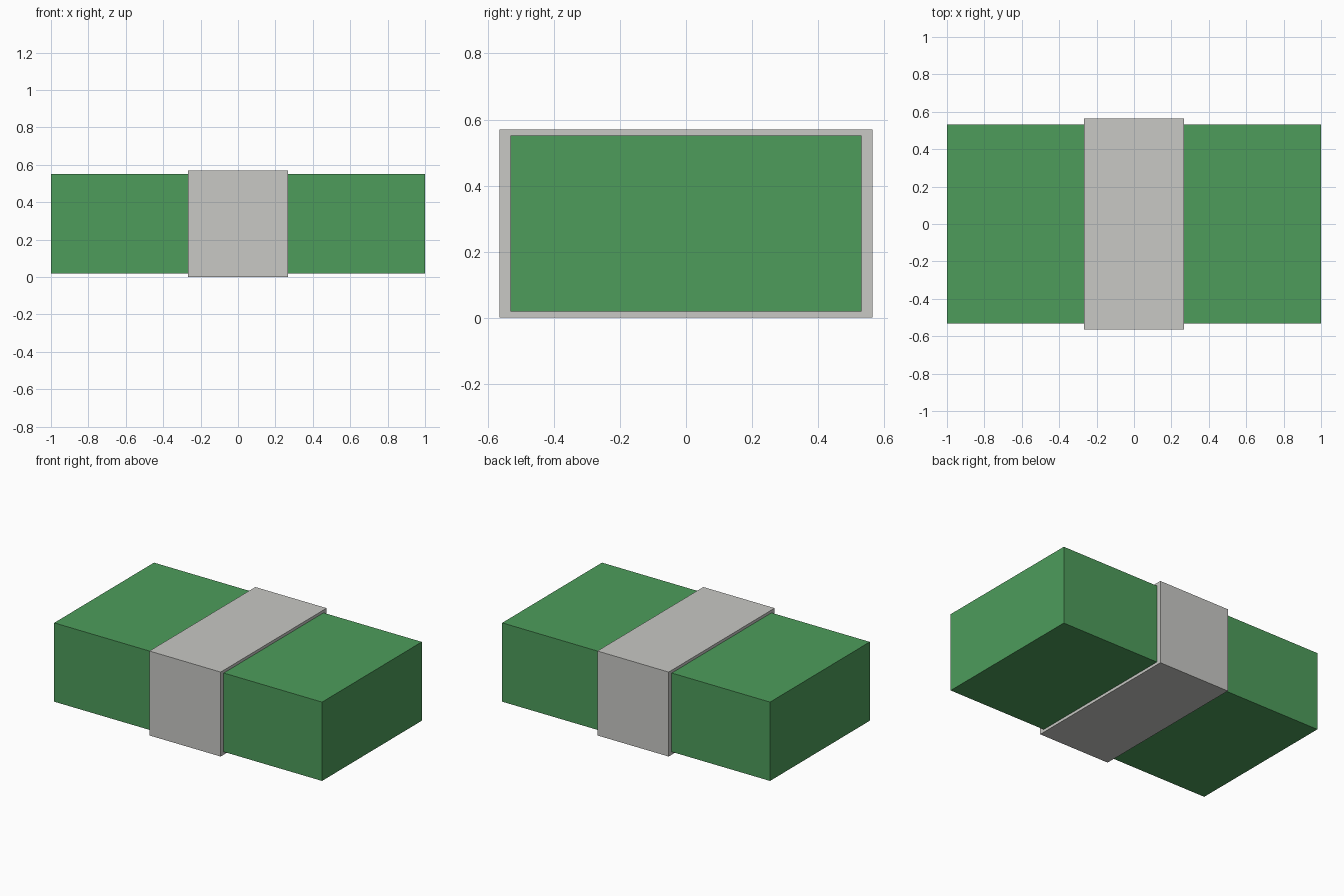
import bpy

if "Cube" in bpy.data.objects:
    bpy.data.objects.remove(bpy.data.objects["Cube"])


def material(name, rgb):
    m = bpy.data.materials.new(name)
    m.diffuse_color = (*rgb, 1.0)
    m.use_nodes = True
    m.node_tree.nodes["Principled BSDF"].inputs["Base Color"].default_value = m.diffuse_color
    return m


def box(name, size, z_min, mat):
    bpy.ops.mesh.primitive_cube_add(size=1, location=(0, 0, z_min + size[2] / 2))
    ob = bpy.context.object
    ob.name = name
    ob.scale = size
    bpy.ops.object.transform_apply(location=False, rotation=False, scale=True)
    ob.data.materials.append(mat)
    return ob


green = material("note green", (0.075, 0.335, 0.105))
grey = material("paper grey", (0.58, 0.58, 0.555))

# Stack of banknotes
box("banknote_stack", (2.0, 1.064, 0.532), 0.019, green)

# Paper band wrapped around the middle
box("paper_band", (0.532, 1.13, 0.57), 0.0, grey)
